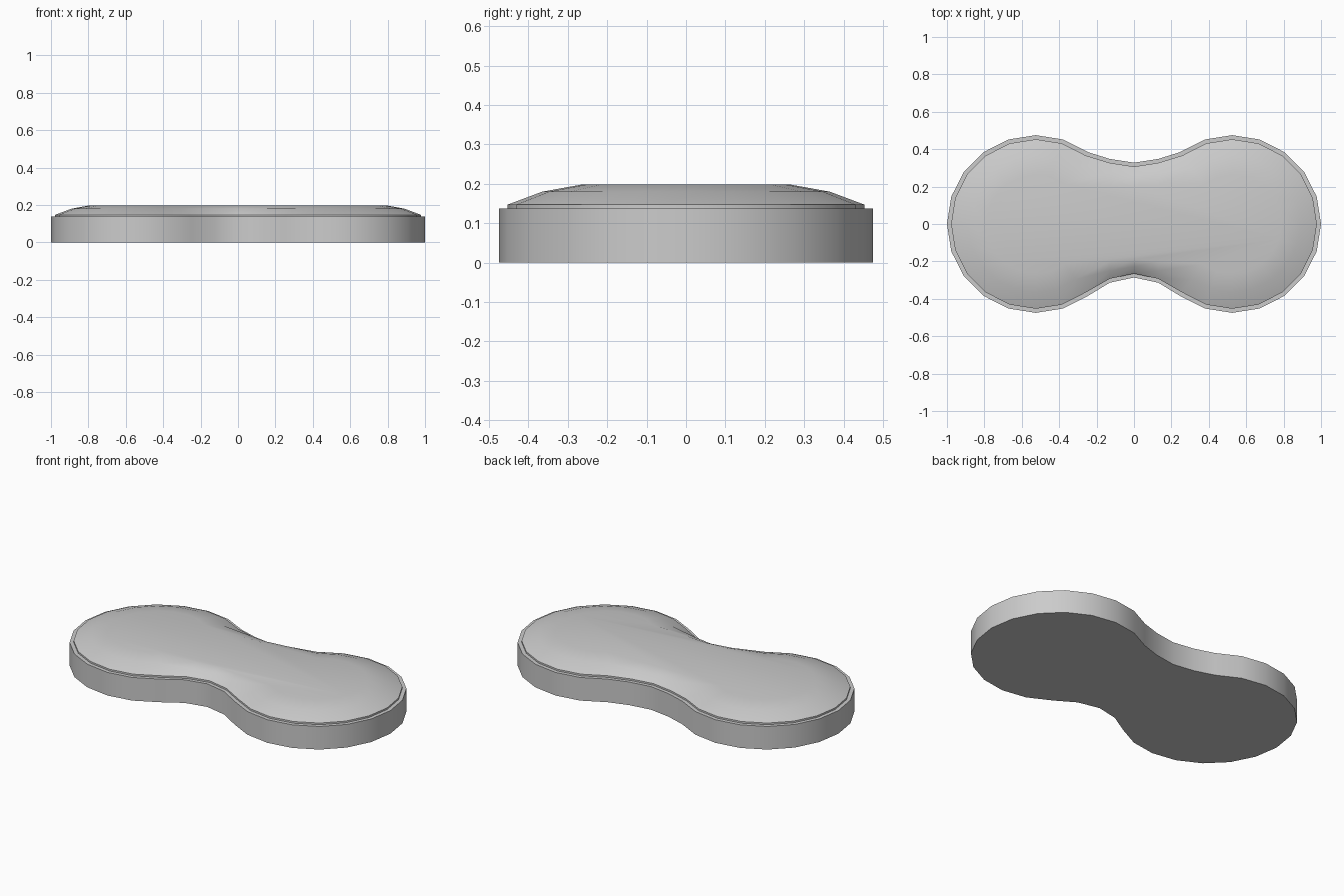
import bpy, bmesh, math

if "Cube" in bpy.data.objects:
    bpy.data.objects.remove(bpy.data.objects["Cube"])

LOBE_X, SIDES = 0.525, 20


def outline(r, back, front):
    """Two-lobed outline; back/front = (waist centre y, waist side y)."""
    def lobe(cx, start):
        return [(cx + r * math.cos(math.radians(start + 18 * i)),
                 r * math.sin(math.radians(start + 18 * i))) for i in range(15)]
    waist_front = [(-0.13, -front[1]), (0, -front[0]), (0.13, -front[1])]
    waist_back = [(0.13, back[1]), (0, back[0]), (-0.13, back[1])]
    return lobe(-LOBE_X, 54) + waist_front + lobe(LOBE_X, 234) + waist_back


def loft(name, rings):
    """Closed solid through a stack of (outline, z) rings."""
    bm = bmesh.new()
    loops = [[bm.verts.new((x, y, z)) for x, y in pts] for pts, z in rings]
    n = len(loops[0])
    for a, b in zip(loops, loops[1:]):
        for i in range(n):
            j = (i + 1) % n
            bm.faces.new((a[i], a[j], b[j], b[i]))
    bm.faces.new(loops[0][::-1])
    bm.faces.new(loops[-1])
    bmesh.ops.recalc_face_normals(bm, faces=bm.faces[:])
    me = bpy.data.meshes.new(name)
    bm.to_mesh(me)
    bm.free()
    ob = bpy.data.objects.new(name, me)
    bpy.context.collection.objects.link(ob)
    bpy.ops.object.select_all(action='DESELECT')
    ob.select_set(True)
    bpy.context.view_layer.objects.active = ob
    bpy.ops.object.shade_smooth_by_angle(angle=math.radians(35))
    return ob


# Straight-walled base slab
edge = outline(0.475, (0.328, 0.348), (0.286, 0.314))
loft("base", [(edge, 0), (edge, 0.137)])

# Slightly inset, softly domed top pad
rim = outline(0.453, (0.307, 0.327), (0.265, 0.293))
loft("domed_top", [
    (rim, 0.137),
    (rim, 0.147),
    (outline(0.365, (0.26, 0.275), (0.228, 0.25)), 0.18),
    (outline(0.265, (0.205, 0.208), (0.19, 0.2)), 0.198),
])
